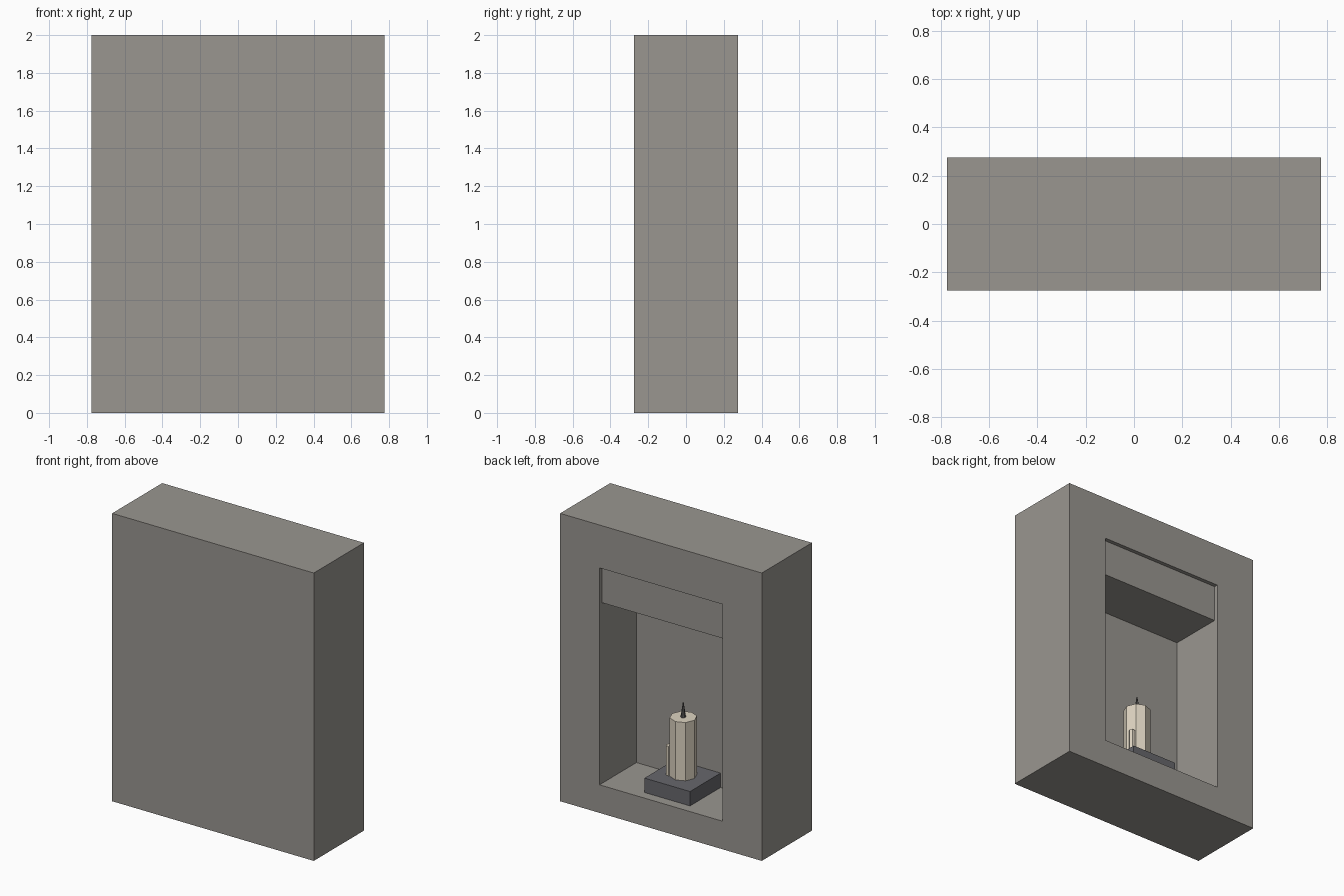
import bpy
import bmesh
from math import pi
from mathutils import Matrix, Vector

old = bpy.data.objects.get("Cube")
if old:
    bpy.data.objects.remove(old, do_unlink=True)


def material(name, color):
    m = bpy.data.materials.new(name)
    m.use_nodes = True
    m.diffuse_color = (*color, 1)
    m.node_tree.nodes["Principled BSDF"].inputs["Base Color"].default_value = (*color, 1)
    return m


STONE = material("warm grey stone", (0.32, 0.305, 0.28))
SLATE = material("dark slate", (0.136, 0.136, 0.15))
WAX = material("cream wax", (0.72, 0.65, 0.53))
CHAR = material("charred wick", (0.09, 0.087, 0.085))


def finish(name, bm, mat):
    mesh = bpy.data.meshes.new(name)
    bm.to_mesh(mesh)
    bm.free()
    mesh.materials.append(mat)
    obj = bpy.data.objects.new(name, mesh)
    bpy.context.collection.objects.link(obj)
    return obj


def box_mesh(low, high):
    low, high = Vector(low), Vector(high)
    bm = bmesh.new()
    bmesh.ops.create_cube(bm, size=1, matrix=Matrix.Translation((low + high) / 2)
                          @ Matrix.Diagonal((*(high - low), 1)))
    return bm


def column(name, x, y, bottom, top, r1, r2, sides, mat, turn=0):
    bm = bmesh.new()
    bmesh.ops.create_cone(bm, cap_ends=True, segments=sides, radius1=r1, radius2=r2,
                          depth=top - bottom,
                          matrix=Matrix.Translation((x, y, (bottom + top) / 2))
                          @ Matrix.Rotation(turn, 4, "Z"))
    return finish(name, bm, mat)


# Main dimensions
HALF_W, HALF_D, HEIGHT = 0.775, 0.275, 2.0
OPEN_X, OPEN_LOW, OPEN_HIGH = 0.472, 0.195, 1.702
INNER_Y = -0.13
CANDLE_Y = 0.03

# Wall block with a niche sunk into its back face
bm = box_mesh((-HALF_W, -HALF_D, 0), (HALF_W, HALF_D, HEIGHT))
bm.faces.ensure_lookup_table()
opening = max(bm.faces, key=lambda f: f.calc_center_median().y)
for depth_y in (HALF_D, INNER_Y):
    bmesh.ops.inset_individual(bm, faces=[opening], thickness=0.05)
    middle = opening.calc_center_median().z
    for v in opening.verts:
        v.co = (OPEN_X if v.co.x > 0 else -OPEN_X, depth_y,
                OPEN_HIGH if v.co.z > middle else OPEN_LOW)
finish("niche_wall", bm, STONE)

# Lintel filling the top of the niche, set slightly back
finish("niche_lintel", box_mesh((-OPEN_X, INNER_Y, 1.45), (OPEN_X, 0.248, OPEN_HIGH)), STONE)

# Candle on its slab
SLAB_TOP = 0.295
finish("candle_slab", box_mesh((-0.175, INNER_Y, OPEN_LOW), (0.175, 0.206, SLAB_TOP)), SLATE)
column("candle", 0, CANDLE_Y, SLAB_TOP, 0.70, 0.087, 0.087, 8, WAX)
column("wax_drip", 0.08, CANDLE_Y + 0.045, SLAB_TOP, 0.50, 0.02, 0.02, 6, WAX, pi / 6)
column("wick", 0, CANDLE_Y, 0.70, 0.80, 0.017, 0.003, 6, CHAR)
